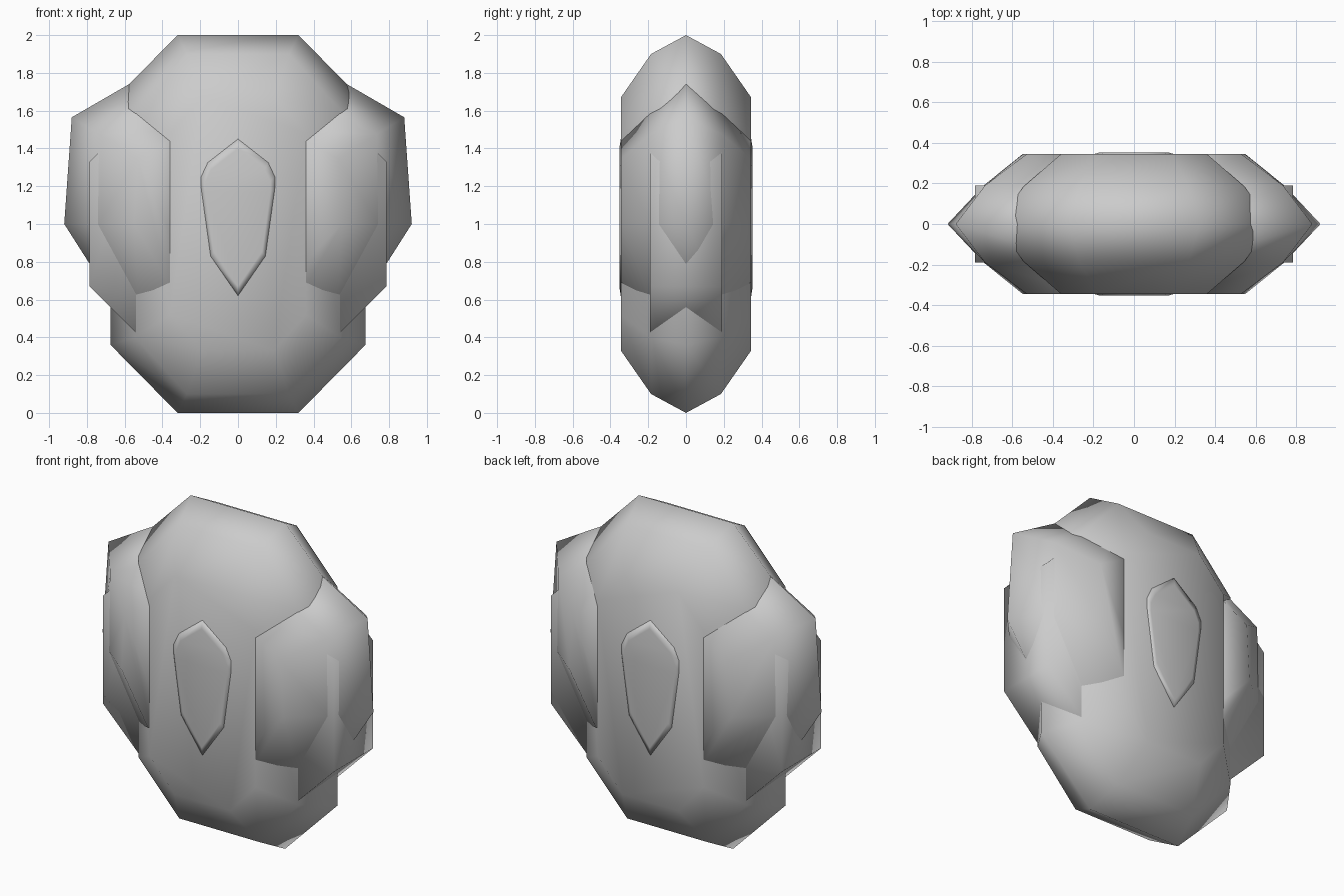
import bpy
import bmesh

if "Cube" in bpy.data.objects:
    bpy.data.objects.remove(bpy.data.objects["Cube"])


def loft(name, sections):
    """Bridge matching front-view outlines [(y, [(x, z), ...]), ...] and cap both ends."""
    bm = bmesh.new()
    rings = [[bm.verts.new((x, y, z)) for x, z in pts] for y, pts in sections]
    n = len(rings[0])
    for a, b in zip(rings, rings[1:]):
        for i in range(n):
            j = (i + 1) % n
            bm.faces.new((a[i], a[j], b[j], b[i]))
    bm.faces.new(rings[0])
    bm.faces.new(rings[-1])
    bmesh.ops.recalc_face_normals(bm, faces=bm.faces)
    for f in bm.faces:
        f.smooth = True
    mesh = bpy.data.meshes.new(name)
    bm.to_mesh(mesh)
    bm.free()
    ob = bpy.data.objects.new(name, mesh)
    bpy.context.collection.objects.link(ob)
    return ob


def octagon(hx, hz, cx, cz):
    """Outline centred on z = 1, corners cut from (cx, hz) to (hx, cz)."""
    q = [(cx, hz), (hx, cz), (hx, -cz), (cx, -hz)]
    q += [(-x, z) for x, z in reversed(q)]
    return [(x, 1 + z) for x, z in q]


def symmetric(half):
    """Sections given from the middle outwards, repeated to front and back."""
    return [(-y, p) for y, p in reversed(half) if y > 0] + half


# Main rounded body
loft("body", symmetric([
    (0.0, octagon(0.675, 1.0, 0.32, 0.64)),
    (0.185, octagon(0.545, 0.90, 0.27, 0.60)),
    (0.345, octagon(0.36, 0.67, 0.19, 0.48)),
]))

# Bulging side lobes, one per side
lobe = [
    (0.0, [(0.30, 1.90), (0.88, 1.565), (0.92, 1.0), (0.55, 0.42), (0.30, 0.42)]),
    (0.19, [(0.28, 1.73), (0.735, 1.475), (0.742, 1.0), (0.53, 0.61), (0.28, 0.61)]),
    (0.3445, [(0.25, 1.50), (0.53, 1.345), (0.55, 1.0), (0.37, 0.69), (0.25, 0.69)]),
]
for label, s in (("right", 1), ("left", -1)):
    loft(label + "_lobe",
         symmetric([(y, [(s * x, z) for x, z in p]) for y, p in lobe]))

# Flat eight-sided block passing through the body, showing at the flanks
block = octagon(0.785, 0.615, 0.50, 0.33)
loft("side_block", [(-0.19, block), (0.19, block)])

# Shallow raised boss on front and back
half = [(0.16, 1.325), (0.195, 1.25), (0.195, 1.19), (0.145, 0.83)]
boss = [(0, 1.45)] + half + [(0, 0.62)] + [(-x, z) for x, z in reversed(half)]
crown = [(x * 0.88, 1.03 + (z - 1.03) * 0.88) for x, z in boss]
loft("centre_boss", symmetric([(0.3455, boss), (0.353, crown)]))
